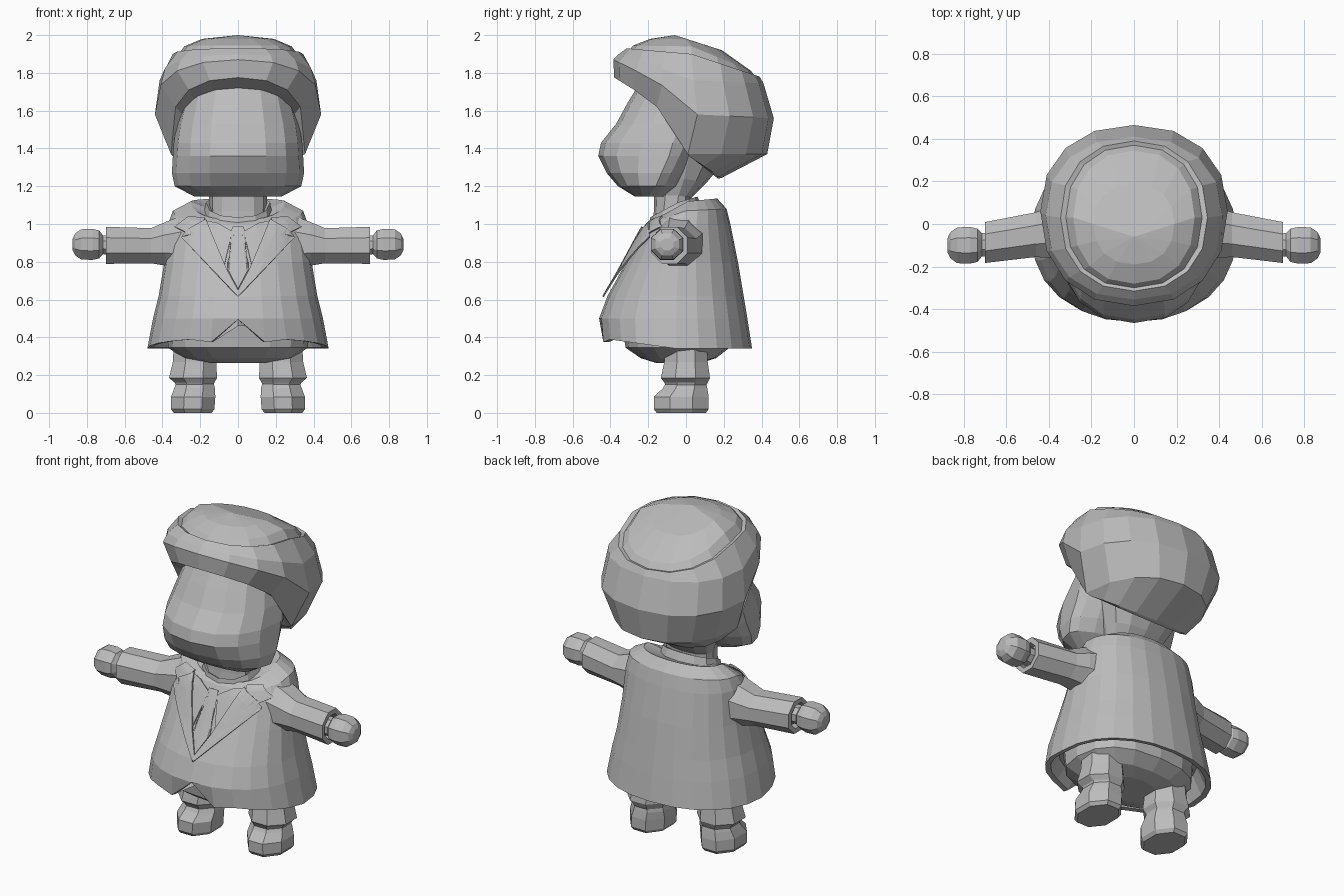
import bpy, bmesh, math
from mathutils import Vector
from mathutils.bvhtree import BVHTree

cube = bpy.data.objects.get("Cube")
if cube:
    bpy.data.objects.remove(cube, do_unlink=True)

grey = bpy.data.materials.new("plain_grey")
grey.use_nodes = True
GREY = (0.5, 0.5, 0.5, 1)
grey.diffuse_color = GREY
grey.node_tree.nodes["Principled BSDF"].inputs["Base Color"].default_value = GREY


def finish(name, bm, mirror=False, thickness=0):
    bmesh.ops.recalc_face_normals(bm, faces=bm.faces)
    mesh = bpy.data.meshes.new(name)
    bm.to_mesh(mesh)
    bm.free()
    obj = bpy.data.objects.new(name, mesh)
    bpy.context.collection.objects.link(obj)
    mesh.materials.append(grey)
    if thickness:
        mod = obj.modifiers.new("thickness", "SOLIDIFY")
        mod.thickness, mod.offset = thickness, 0
    if mirror:
        obj.modifiers.new("mirror", "MIRROR").use_clip = True
    return obj


def loft(name, rings, mirror=False, tip=None):
    """Skin a stack of rings and close both ends."""
    bm = bmesh.new()
    loops = [[bm.verts.new(p) for p in r] for r in rings]
    n = len(loops[0])
    for a, b in zip(loops, loops[1:]):
        for i in range(n):
            j = (i + 1) % n
            bm.faces.new((a[i], a[j], b[j], b[i]))
    bm.faces.new(loops[0][::-1])
    if tip:
        top = bm.verts.new(tip)
        for i in range(n):
            bm.faces.new((loops[-1][i], loops[-1][(i + 1) % n], top))
    else:
        bm.faces.new(loops[-1])
    return finish(name, bm, mirror)


def body_ring(front, side, back, n=16, front_e=0.9, back_e=0.9, lift_e=None):
    """Ring through a front (y, z), side (x, y, z) and back (y, z) point.
    Lower exponents square it off; lift_e bends the front half upward."""
    pts = []
    for i in range(n):
        t = math.tau * i / n
        s, c = math.sin(t), math.cos(t)
        s, c = [0 if abs(k) < 1e-6 else k for k in (s, c)]
        end, e, ze = (front, front_e, lift_e or front_e) if c > 0 else (back, back_e, back_e)
        y = side[1] + (end[0] - side[1]) * abs(c) ** e
        z = side[2] + (end[1] - side[2]) * abs(c) ** ze
        pts.append(Vector((math.copysign(abs(s) ** e, s) * side[0], y, z)))
    return pts


def flat_ring(z, front, half, mid, back, n=16, front_e=0.82, back_e=0.82):
    return body_ring((front, z), (half, mid, z), (back, z), n, front_e, back_e)


def octagon(axis, pos, a, b, ra, rb):
    """Flat-sided octagon across x or z, with half extents ra and rb."""
    pts = []
    for i in range(8):
        t = math.tau * (i + 0.5) / 8
        u = a + ra * math.cos(t) / math.cos(math.pi / 8)
        v = b + rb * math.sin(t) / math.cos(math.pi / 8)
        pts.append((pos, u, v) if axis == "x" else (u, v, pos))
    return pts


# Coat: inner lining, hem, flared skirt, chest, shoulders and neck opening
coat_sections = [
    ((-.38, .46), (.40, -.05, .46), (.27, .46)),
    ((-.42, .395), (.45, -.05, .345), (.32, .345)),
    ((-.45, .395), (.48, -.05, .34), (.35, .34)),
    ((-.46, .50), (.45, -.05, .50), (.325, .50)),
    ((-.415, .62), (.42, -.05, .62), (.305, .62)),
    ((-.315, .80), (.39, -.04, .80), (.275, .80)),
    ((-.235, .95), (.37, -.02, 1.0), (.235, 1.0)),
    ((-.205, 1.0), (.345, 0, 1.07), (.215, 1.08)),
    ((-.175, 1.02), (.25, .01, 1.12), (.165, 1.135)),
    ((-.14, .99), (.15, -.02, 1.08), (.09, 1.10)),
]
coat_rings = [body_ring(*s, n=24) for s in coat_sections]
for ring in coat_rings[1:3]:
    ring[0].z = .495          # notch where the two front panels part
    ring[1].z = ring[-1].z = .375
coat = loft("coat", coat_rings)

# Trousers seat under the coat
loft("trouser_seat", [flat_ring(.265, -.16, .15, -.05, .08),
                      flat_ring(.29, -.24, .29, -.05, .16),
                      flat_ring(.345, -.32, .37, -.05, .23),
                      flat_ring(.48, -.34, .38, -.05, .24)])

# Neck with a standing shirt band, and head
loft("neck", [flat_ring(.95, -.18, .16, -.05, .05, 12),
              flat_ring(1.07, -.17, .15, -.05, .03, 12),
              body_ring((-.17, 1.15), (.155, -.04, 1.15), (.03, 1.14), 12),
              body_ring((-.15, 1.25), (.20, -.01, 1.24), (.11, 1.22), 12),
              body_ring((-.10, 1.42), (.27, .03, 1.42), (.20, 1.33), 12)])
loft("shirt_band", [body_ring((-.20, .96), (.185, -.04, 1.03), (.09, 1.08), 12),
                    body_ring((-.19, 1.035), (.17, -.04, 1.115), (.06, 1.145), 12),
                    body_ring((-.165, 1.02), (.145, -.04, 1.10), (.03, 1.13), 12)])
loft("head", [flat_ring(*s, front_e=.88, back_e=1.1) for s in [
    (1.145, -.27, .23, -.20, -.10),
    (1.20, -.36, .335, -.16, -.03),
    (1.27, -.42, .35, -.13, .02),
    (1.36, -.465, .345, -.09, .07),
    (1.43, -.45, .34, -.07, .12),
    (1.53, -.37, .325, -.03, .2),
    (1.64, -.31, .295, .0, .2),
    (1.73, -.255, .27, .0, .2),
    (1.79, -.18, .20, .0, .2)]])

# Hair: underside, lower rim, bulge, crown groove and dome
loft("hair", [body_ring(*s, lift_e=p) for s, p in [
    (((-.22, 1.72), (.28, .03, 1.35), (.17, 1.24)), .5),
    (((-.26, 1.72), (.32, .02, 1.355), (.19, 1.245)), .5),
    (((-.38, 1.775), (.355, .01, 1.37), (.43, 1.37)), .5),
    (((-.385, 1.87), (.44, .06, 1.58), (.465, 1.56)), .65),
    (((-.355, 1.90), (.415, .04, 1.76), (.41, 1.745)), .8),
    (((-.315, 1.93), (.345, .03, 1.90), (.39, 1.78)), .9),
    (((-.30, 1.92), (.32, .03, 1.89), (.37, 1.775)), .9),
    (((-.28, 1.945), (.285, .03, 1.94), (.345, 1.81)), .9),
    (((-.19, 1.98), (.19, .0, 1.98), (.19, 1.92)), .9)]],
    tip=(0, -.06, 2.0))

# Arms
loft("sleeves", [octagon("x", *s) for s in [
    (.28, -.03, .90, .13, .15),
    (.385, -.04, .895, .12, .115),
    (.46, -.05, .885, .105, .093),
    (.70, -.087, .887, .096, .098),
    (.70, -.09, .887, .07, .07),
    (.66, -.09, .887, .065, .065)]], mirror=True)
loft("hands", [octagon("x", *s) for s in [
    (.65, -.095, .887, .055, .05),
    (.715, -.098, .89, .055, .05),
    (.735, -.10, .892, .078, .074),
    (.77, -.10, .892, .086, .082),
    (.83, -.10, .892, .084, .08),
    (.862, -.10, .892, .062, .058),
    (.875, -.10, .892, .035, .032)]], mirror=True)

# Legs and shoes
loft("trouser_legs", [octagon("z", *s) for s in [
    (.36, .23, 0, .11, .11),
    (.27, .23, 0, .115, .115),
    (.185, .238, -.003, .127, .13),
    (.16, .23, 0, .105, .115),
    (.13, .228, 0, .095, .10)]], mirror=True)
loft("shoes", [octagon("z", *s) for s in [
    (.155, .228, 0, .10, .108),
    (.13, .23, -.005, .108, .118),
    (.085, .237, -.025, .117, .145),
    (.02, .24, -.025, .115, .145),
    (0, .24, -.025, .10, .13)]], mirror=True)

# Clothing plates laid over the front of the coat
surface = BVHTree.FromObject(coat, bpy.context.evaluated_depsgraph_get())


def plate(name, outline, lift):
    bm = bmesh.new()
    bm.faces.new([bm.verts.new((x, 0, z)) for x, z in outline])
    bmesh.ops.triangulate(bm, faces=bm.faces)
    bmesh.ops.subdivide_edges(bm, edges=bm.edges, cuts=5, use_grid_fill=True)
    for v in bm.verts:
        hit = surface.ray_cast(Vector((v.co.x, -2, v.co.z)), Vector((0, 1, 0)))[0]
        v.co.y = hit.y - lift
    finish(name, bm, mirror=True, thickness=.008)


plate("lapels", [(0, .615), (.30, .93), (.25, .945), (.26, .975),
                 (.17, 1.025), (.06, .76), (0, .65)], .022)
plate("coat_collar", [(.265, .95), (.335, .985), (.26, 1.04), (.175, 1.03), (.20, .98)], .012)
plate("shirt_collar", [(.075, .77), (.165, 1.015), (.11, 1.005), (.03, .96)], .009)
plate("necktie", [(0, .655), (.055, .76), (.02, .95), (.03, .985), (0, .985)], .019)
